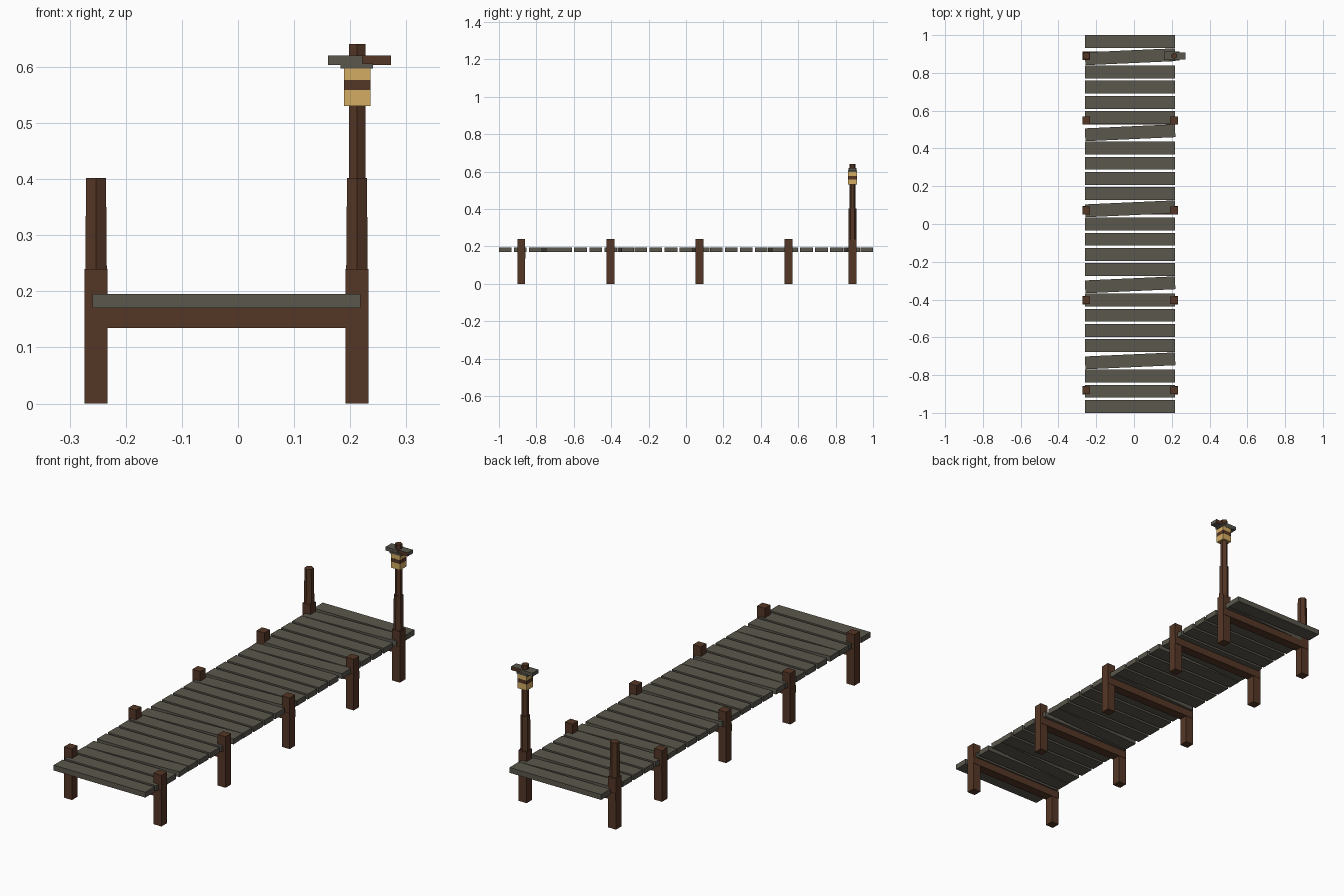
import bpy, bmesh, math

if "Cube" in bpy.data.objects:
    bpy.data.objects.remove(bpy.data.objects["Cube"])


def material(name, rgb):
    m = bpy.data.materials.new(name)
    lin = [((c / 255 + 0.055) / 1.055) ** 2.4 for c in rgb]
    m.diffuse_color = (*lin, 1)
    m.use_nodes = True
    m.node_tree.nodes["Principled BSDF"].inputs["Base Color"].default_value = m.diffuse_color
    return m


WOOD = material("dark brown wood", (84, 54, 37))
PLANK = material("weathered grey wood", (91, 87, 77))
GLOW = material("lantern yellow", (212, 172, 98))


def finish(bm, name, mats):
    mesh = bpy.data.meshes.new(name)
    bm.to_mesh(mesh)
    bm.free()
    ob = bpy.data.objects.new(name, mesh)
    for m in mats:
        mesh.materials.append(m)
    bpy.context.collection.objects.link(ob)
    return ob


def box(name, lo, hi, *mats, turn=0.0):
    bm = bmesh.new()
    bmesh.ops.create_cube(bm, size=1)
    for v in bm.verts:
        v.co = [v.co[i] * (hi[i] - lo[i]) for i in range(3)]
    ob = finish(bm, name, mats)
    ob.location = [(a + b) / 2 for a, b in zip(lo, hi)]
    ob.rotation_euler.z = turn
    return ob


def hex_post(name, x, y, z0, z1, r0, r1):
    bm = bmesh.new()
    bmesh.ops.create_cone(bm, cap_ends=True, segments=6, radius1=r0, radius2=r1, depth=z1 - z0)
    # corner towards front and back
    if max(v.co.x for v in bm.verts) > r0 * 0.95:
        bmesh.ops.rotate(bm, verts=bm.verts, cent=(0, 0, 0),
                         matrix=[[math.cos(math.pi / 6), -0.5, 0],
                                 [0.5, math.cos(math.pi / 6), 0], [0, 0, 1]])
    ob = finish(bm, name, [WOOD])
    ob.location = (x, y, (z0 + z1) / 2)
    return ob


LEFT, RIGHT, BACK = -0.253, 0.212, 0.89

# Deck planks, every fifth one laid crooked
for i in range(25):
    y = -0.966 + i * 1.932 / 24
    box("deck_plank", (-0.259, y - 0.034, 0.17), (0.218, y + 0.034, 0.195), PLANK,
        turn=0.045 if i % 5 == 3 else 0.0)

# Square piles and cross beams
for y in (-0.88, -0.404, 0.072, 0.548, BACK):
    for x in (LEFT, RIGHT):
        box("pile", (x - 0.0205, y - 0.0205, 0), (x + 0.0205, y + 0.0205, 0.24), WOOD)
    box("cross_beam", (LEFT - 0.02, y - 0.022, 0.135), (RIGHT + 0.02, y + 0.022, 0.1699), WOOD)

# Tall mooring posts at the far end
for x in (LEFT, RIGHT):
    hex_post("mooring_post", x, BACK, 0.23, 0.402, 0.0222, 0.0205)

# Lamp pole, lantern and its band
hex_post("lamp_pole", RIGHT + 0.0005, BACK, 0.39, 0.641, 0.0167, 0.0167)
box("lantern", (0.189, BACK - 0.0233, 0.53), (0.236, BACK + 0.0233, 0.598), GLOW)
box("lantern_band", (0.1887, BACK - 0.0236, 0.559), (0.2363, BACK + 0.0236, 0.577), WOOD)

# Lantern cap and two roof boards
box("lantern_cap", (0.183, BACK - 0.0245, 0.597), (0.241, BACK + 0.0245, 0.606), PLANK)
box("roof_board", (0.16, BACK - 0.0225, 0.603), (0.222, BACK + 0.0225, 0.62), PLANK)
arm = box("roof_arm", (0.215, BACK - 0.019, 0.6035), (0.273, BACK + 0.019, 0.6205), PLANK, WOOD)
for p in arm.data.polygons:
    p.material_index = 1 if abs(p.normal.y) > 0.5 else 0
